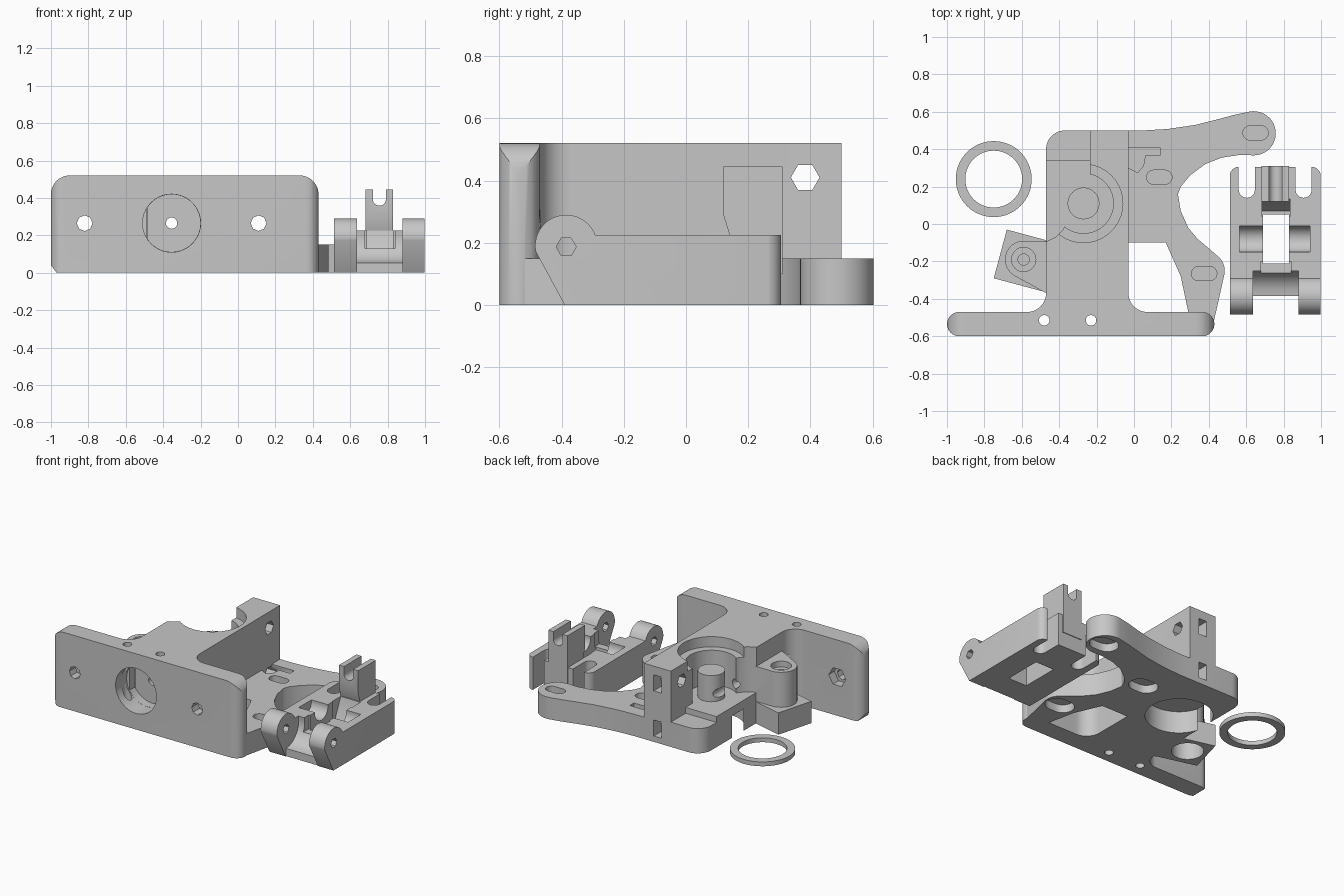
import bpy, bmesh
from math import sin, cos, pi, radians
from mathutils import Vector

if "Cube" in bpy.data.objects:
    bpy.data.objects.remove(bpy.data.objects["Cube"], do_unlink=True)

grey = bpy.data.materials.new("plain_grey")
grey.use_nodes = True
grey.diffuse_color = (0.57, 0.57, 0.57, 1)
grey.node_tree.nodes["Principled BSDF"].inputs["Base Color"].default_value = (0.57, 0.57, 0.57, 1)


def arc(x, y, r, a, b, n=12):
    """Points on an arc from angle a to b in degrees."""
    return [(x + r * cos(radians(a + (b - a) * i / n)),
             y + r * sin(radians(a + (b - a) * i / n))) for i in range(n + 1)]


def prism(name, pts, lo, hi, axis="z"):
    """Extrude a flat outline along an axis, with normals facing out."""
    place = {"z": lambda p, h: (p[0], p[1], h),
             "y": lambda p, h: (p[0], h, p[1]),
             "x": lambda p, h: (h, p[0], p[1])}[axis]
    bm = bmesh.new()
    face = bm.faces.new([bm.verts.new(place(p, lo)) for p in pts])
    ext = bmesh.ops.extrude_face_region(bm, geom=[face])
    step = Vector(place((0, 0), hi - lo))
    bmesh.ops.translate(bm, vec=step, verts=[v for v in ext["geom"] if isinstance(v, bmesh.types.BMVert)])
    bmesh.ops.remove_doubles(bm, verts=bm.verts, dist=1e-5)
    bmesh.ops.recalc_face_normals(bm, faces=bm.faces)
    if bm.calc_volume(signed=True) < 0:
        bmesh.ops.reverse_faces(bm, faces=bm.faces)
    mesh = bpy.data.meshes.new(name)
    bm.to_mesh(mesh)
    bm.free()
    mesh.materials.append(grey)
    obj = bpy.data.objects.new(name, mesh)
    bpy.context.collection.objects.link(obj)
    return obj


def cyl(p, q, r, lo, hi, axis="z", n=40):
    pts = [(p + r * cos(2 * pi * i / n), q + r * sin(2 * pi * i / n)) for i in range(n)]
    return prism("round", pts, lo, hi, axis)


def box(x0, x1, y0, y1, z0, z1):
    return prism("box", [(x0, y0), (x1, y0), (x1, y1), (x0, y1)], z0, z1)


def slot(x, y, half, r, lo, hi):
    return prism("slot", arc(x + half, y, r, -90, 90) + arc(x - half, y, r, 90, 270), lo, hi)


def combine(obj, mode, *tools):
    """Apply a boolean with each tool, then discard the tools."""
    for tool in tools:
        mod = obj.modifiers.new("bool", "BOOLEAN")
        mod.operation, mod.solver, mod.object = mode, "EXACT", tool
        bpy.context.view_layer.update()
        new = bpy.data.meshes.new_from_object(obj.evaluated_get(bpy.context.evaluated_depsgraph_get()))
        obj.modifiers.clear()
        obj.data = new
        bpy.data.objects.remove(tool, do_unlink=True)


def finish(obj):
    bpy.ops.object.select_all(action="DESELECT")
    obj.select_set(True)
    bpy.context.view_layer.objects.active = obj
    bpy.ops.object.shade_smooth_by_angle(angle=radians(30))


# Mounting plate with rounded ends and upper corners
body = prism("extruder_body", arc(0.365, -0.535, 0.065, -90, 90) + arc(-0.935, -0.535, 0.065, 90, 270), 0, 0.52)
combine(body, "INTERSECT", prism("face", [(-0.97, 0), (0.43, 0)] + arc(0.33, 0.42, 0.1, 0, 90)
                                 + arc(-0.9, 0.42, 0.1, 90, 180) + [(-1, 0.04)], -0.7, -0.4, "y"))

# Main block, flared into the plate, with stepped low corner and bearing seat
block = prism("block", [(-0.57, -0.52)] + arc(-0.57, -0.37, 0.1, -90, 0) + arc(-0.37, 0.4, 0.1, 180, 90)
              + [(-0.03, 0.5)] + arc(0.07, -0.37, 0.1, 180, 270) + [(0.07, -0.52)], 0, 0.52)
combine(block, "DIFFERENCE",
        box(-0.6, -0.235, 0.34, 0.6, 0.17, 0.6),
        box(-0.6, -0.235, 0.0, 0.341, 0.21, 0.6),
        prism("relief", [(-0.6, -0.095), (-0.47, -0.095), (-0.42, -0.07), (-0.38, -0.03),
                         (-0.36, 0.01), (-0.6, 0.01)], 0.21, 0.6),
        cyl(-0.27, 0.11, 0.21, 0.45, 0.6),
        cyl(-0.27, 0.11, 0.16, 0.21, 0.6))

# Base plate with two arms
base = prism("base", [(-0.1, 0.5), (0.05, 0.5), (0.18, 0.508), (0.33, 0.53), (0.45, 0.56), (0.53, 0.582)]
             + arc(0.64, 0.485, 0.118, 100, -90, 20)
             + [(0.57, 0.37), (0.47, 0.355), (0.38, 0.32), (0.3, 0.26), (0.25, 0.2), (0.235, 0.16),
                (0.25, 0.07), (0.29, -0.02), (0.34, -0.08), (0.4, -0.13)]
             + arc(0.385, -0.25, 0.1, 50, -12) + [(0.425, -0.53), (-0.1, -0.53)], 0, 0.15)
combine(base, "DIFFERENCE", prism("window", [(-0.03, -0.1), (0.17, -0.1), (0.25, -0.28), (0.29, -0.47)]
                                  + arc(0.07, -0.37, 0.1, 270, 180), -0.1, 0.3))

# Side boss on its tilted foot, and the central post
foot = prism("foot", [(-0.68, -0.03), (-0.75, -0.29), (-0.47, -0.365), (-0.42, -0.3), (-0.42, -0.1)], 0, 0.15)
boss = prism("boss", [(-0.4, -0.09)] + arc(-0.59, -0.19, 0.1, 90, 240) + [(-0.47, -0.37), (-0.4, -0.37)], 0, 0.39)
post = cyl(-0.27, 0.11, 0.085, 0.19, 0.39)
combine(body, "UNION", block, base, foot, boss, post)

# Bearing recess underneath, boss bores and vertical plate holes
combine(body, "DIFFERENCE",
        cyl(-0.27, 0.11, 0.21, -0.1, 0.15),
        cyl(-0.59, -0.19, 0.1, -0.1, 0.12),
        cyl(-0.59, -0.19, 0.065, 0.35, 0.5),
        cyl(-0.59, -0.19, 0.03, 0.15, 0.5),
        cyl(-0.48, -0.515, 0.028, -0.1, 0.6),
        cyl(-0.23, -0.515, 0.028, -0.1, 0.6))

# Front face: nozzle socket, deeper right of a flat, with the feed hole behind it
combine(body, "DIFFERENCE",
        cyl(-0.355, 0.265, 0.155, -0.7, -0.48, "y"),
        prism("deep_socket", arc(-0.355, 0.265, 0.154, -150, 150, 30), -0.49, -0.42, "y"),
        cyl(-0.355, 0.265, 0.03, -0.7, 0.6, "y"))

# Bolt holes with hex nut traps behind
for x in (-0.82, 0.11):
    combine(body, "DIFFERENCE", cyl(x, 0.265, 0.042, -0.7, -0.3, "y", 8),
            cyl(x, 0.265, 0.065, -0.53, -0.35, "y", 6))

# Rear wall: cross bolts and nut slots
for z, depth in ((0.41, -0.6), (0.1, -0.16)):
    combine(body, "DIFFERENCE", cyl(0.383, z, 0.046, depth, 0.0, "x", 6),
            box(-0.165, -0.105, 0.32, 0.6, z - 0.06, z + 0.05))
combine(body, "DIFFERENCE", prism("clip", [(-0.03, 0.41), (0.14, 0.41), (0.14, 0.365), (0.06, 0.365),
                                          (0.05, 0.31), (0.02, 0.275), (-0.03, 0.3)], 0.05, 0.3))

# Motor bolt slots, wider underneath
for x, y in ((0.135, 0.25), (0.65, 0.487), (0.375, -0.265)):
    combine(body, "DIFFERENCE", slot(x, y, 0.03, 0.038, 0.065, 0.3), slot(x, y, 0.025, 0.072, -0.1, 0.055))
finish(body)

# Idler lever: slab with pivot knuckles
idler = prism("idler_lever", [(-0.39, 0), (0.305, 0), (0.305, 0.225)]
              + arc(-0.385, 0.19, 0.1, 20.5, 190, 20), 0.512, 0.998, "x")
combine(idler, "DIFFERENCE",
        prism("pivot_gap", [(-0.6, -0.1), (-0.385, -0.1)] + arc(-0.385, 0.19, 0.137, -90, 90)
              + [(-0.6, 0.327)], 0.635, 0.88, "x"),
        box(0.69, 0.83, -0.21, 0.05, -0.1, 0.5),
        box(0.68, 0.84, -0.32, -0.2, 0.13, 0.5),
        cyl(-0.08, 0.215, 0.07, 0.565, 0.94, "x"),
        cyl(-0.385, 0.187, 0.032, 0.4, 1.1, "x", 6),
        prism("ramp", [(0.04, 0.08), (0.07, 0.08), (0.135, 0.22), (0.135, 0.4), (0.04, 0.4)], 0.685, 0.835, "x"))

# Open spring-bolt slots and rounded outer corners
for side in (-1, 1):
    x = 0.755 + side * 0.152
    cx, ex = 0.755 + side * 0.193, 0.755 + side * 0.4
    corner = arc(cx, 0.255, 0.051, 0, 90) if side > 0 else arc(cx, 0.255, 0.051, 180, 90)
    combine(idler, "DIFFERENCE",
            prism("notch", arc(x, 0.183, 0.043, 180, 360) + [(x + 0.043, 0.5), (x - 0.043, 0.5)], -0.1, 0.5),
            prism("corner", corner + [(cx, 0.5), (ex, 0.5), (ex, 0.255)], -0.1, 0.5))

# Grooved tower at the rear of the lever
tower = prism("tower", [(0.14, 0.1), (0.31, 0.1), (0.31, 0.445), (0.12, 0.445), (0.12, 0.29), (0.14, 0.225)],
              0.683, 0.829, "x")
combine(tower, "DIFFERENCE", prism("groove", arc(0.756, 0.393, 0.035, 180, 360)
                                   + [(0.791, 0.6), (0.721, 0.6)], 0, 0.5, "y"))
combine(idler, "UNION", tower)
finish(idler)

# Loose spacer ring
ring = cyl(-0.75, 0.24, 0.203, 0, 0.03, n=64)
ring.name = "spacer_ring"
combine(ring, "DIFFERENCE", cyl(-0.75, 0.24, 0.152, -0.1, 0.1, n=64))
finish(ring)
